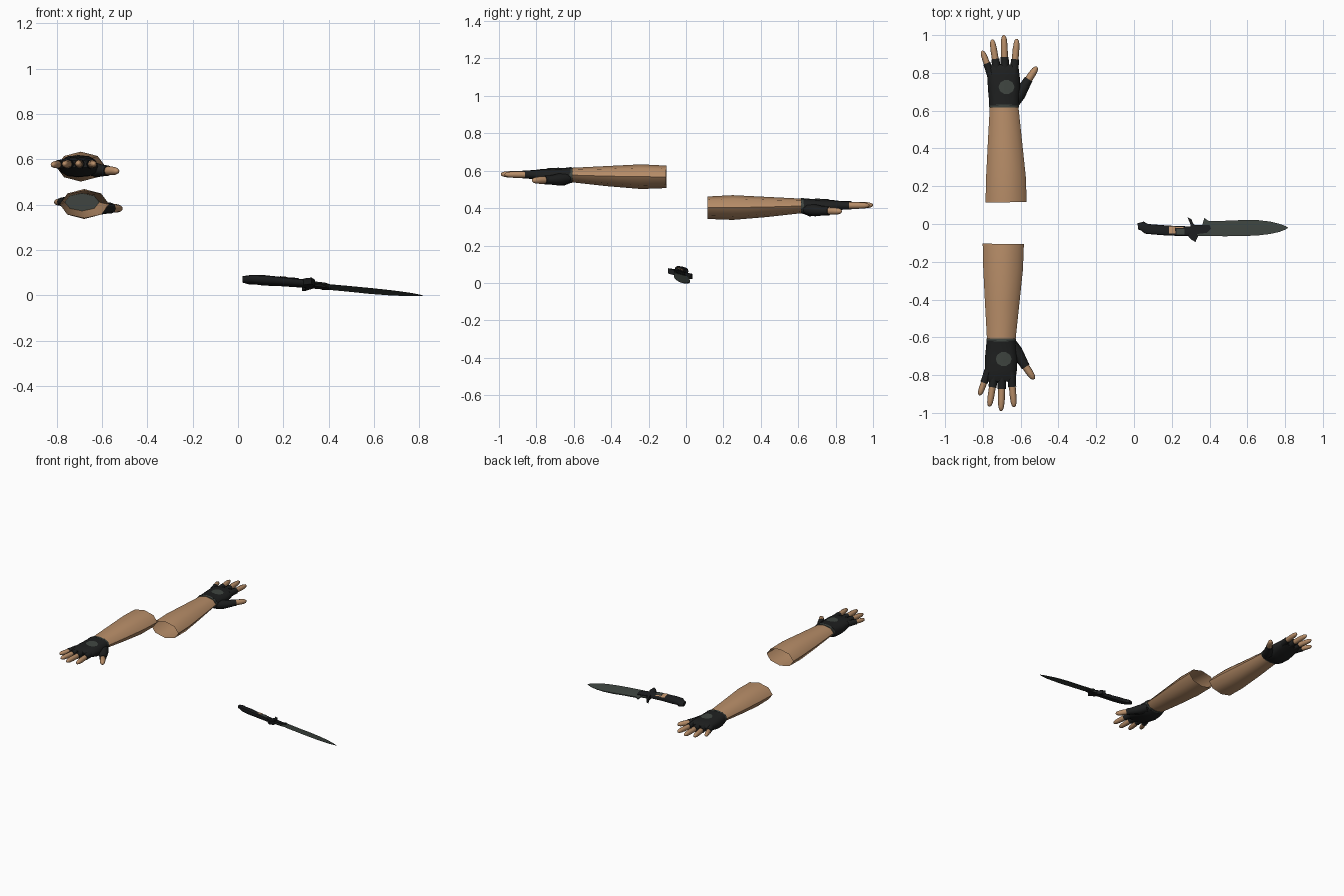
import bpy, bmesh, math
from mathutils import Vector
from mathutils.bvhtree import BVHTree

if "Cube" in bpy.data.objects:
    bpy.data.objects.remove(bpy.data.objects["Cube"])


def material(name, rgb):
    m = bpy.data.materials.new(name)
    m.diffuse_color = (*rgb, 1)
    m.use_nodes = True
    m.node_tree.nodes["Principled BSDF"].inputs["Base Color"].default_value = m.diffuse_color
    return m


SKIN = material("skin", (0.48, 0.27, 0.14))
GLOVE = material("glove_black", (0.013, 0.014, 0.014))
PATCH = material("patch_grey", (0.05, 0.06, 0.052))
STEEL = material("dark_steel", (0.045, 0.055, 0.048))
GRIP = material("grip_black", (0.011, 0.012, 0.013))


def finish(name, bm, mat, angle=60):
    bmesh.ops.recalc_face_normals(bm, faces=bm.faces)
    tree = BVHTree.FromBMesh(bm)
    me = bpy.data.meshes.new(name)
    bm.to_mesh(me)
    bm.free()
    me.materials.append(mat)
    ob = bpy.data.objects.new(name, me)
    bpy.context.collection.objects.link(ob)
    bpy.context.view_layer.objects.active = ob
    ob.select_set(True)
    bpy.ops.object.shade_smooth_by_angle(angle=math.radians(angle))
    ob.select_set(False)
    return tree


def skin_rings(bm, rings, caps):
    n = len(rings[0])
    vs = [[bm.verts.new(p) for p in r] for r in rings]
    for a, b in zip(vs, vs[1:]):
        for i in range(n):
            j = (i + 1) % n
            bm.faces.new((a[i], a[j], b[j], b[i]))
    if caps:
        bm.faces.new(vs[0])
        bm.faces.new(vs[-1])


def loft(name, stations, mat, place, n=8, power=1.0, caps=True, angle=60):
    """Tube through (across, along, height, half width, half height)."""
    bm = bmesh.new()
    rings = []
    for k, (x, d, z, rx, rz) in enumerate(stations):
        a, b = stations[max(k - 1, 0)], stations[min(k + 1, len(stations) - 1)]
        t = Vector((b[0] - a[0], b[1] - a[1])).normalized()
        ring = []
        for i in range(n):
            c, s = math.cos(math.tau * i / n), math.sin(math.tau * i / n)
            c = math.copysign(abs(c) ** power, c) * rx
            s = math.copysign(abs(s) ** power, s) * rz
            ring.append(place(x + t.y * c, d - t.x * c, z + s))
        rings.append(ring)
    skin_rings(bm, rings, caps)
    return finish(name, bm, mat, angle)


def plate(name, tree, cx, cy, rx, ry, n, mat, phase=0.0, lift=0.003):
    """Thin patch laid on the upper side of a part."""
    bm = bmesh.new()

    def drop(x, y):
        hit = tree.ray_cast(Vector((x, y, 3)), Vector((0, 0, -1)))[0]
        return bm.verts.new((x, y, (hit.z if hit else 0.05) + lift))
    mid = drop(cx, cy)
    rows = []
    for f in (0.35, 0.7, 1.0):
        rows.append([drop(cx + rx * f * math.cos(phase + math.tau * i / n),
                          cy + ry * f * math.sin(phase + math.tau * i / n)) for i in range(n)])
    for i in range(n):
        j = (i + 1) % n
        bm.faces.new((mid, rows[0][i], rows[0][j]))
        for a, b in zip(rows, rows[1:]):
            bm.faces.new((a[i], b[i], b[j], a[j]))
    finish(name, bm, mat)


def digit(name, base, tip, split, r, place):
    """Bare finger with a glove sleeve covering its lower part."""
    base, tip = Vector(base), Vector(tip)

    def at(f, s):
        p = base.lerp(tip, f)
        return (p.x, p.y, p.z, r * s, r * s)
    loft(name, [at(split - 0.1, 0.95), at(0.7, 0.92), at(0.88, 0.78), at(0.96, 0.55), at(1, 0.2)],
         SKIN, place)
    loft(name + "_sleeve", [at(0, 1.3), at(split * 0.6, 1.15), at(split, 1.12)], GLOVE, place)


def arm(side, place):
    # Forearm, open at the elbow
    loft(side + "_forearm",
         [(-0.692, 0.105, 0.567, 0.109, 0.060), (-0.693, 0.24, 0.568, 0.105, 0.066),
          (-0.698, 0.42, 0.571, 0.091, 0.054), (-0.703, 0.62, 0.577, 0.075, 0.038)],
         SKIN, place, caps=False)
    # Glove cuff and palm
    loft(side + "_cuff", [(-0.703, 0.606, 0.577, 0.079, 0.041), (-0.703, 0.622, 0.576, 0.079, 0.043)],
         PATCH, place, n=12, power=0.9)
    palm = loft(side + "_palm",
                [(-0.703, 0.618, 0.576, 0.078, 0.042), (-0.703, 0.65, 0.568, 0.080, 0.047),
                 (-0.703, 0.71, 0.568, 0.086, 0.044), (-0.705, 0.77, 0.575, 0.085, 0.034),
                 (-0.706, 0.815, 0.579, 0.080, 0.024), (-0.706, 0.835, 0.579, 0.072, 0.016)],
                GLOVE, place, n=12, power=0.75)
    c = place(-0.69, 0.715, 0.6)
    plate(side + "_hand_patch", palm, c[0], c[1], 0.042, 0.038, 10, PATCH)
    # Fingers and thumb
    z = 0.579
    digit(side + "_little_finger", (-0.770, 0.775, z), (-0.819, 0.907, z - 0.003), 0.5, 0.0175, place)
    digit(side + "_ring_finger", (-0.738, 0.79, z), (-0.766, 0.967, z), 0.42, 0.019, place)
    digit(side + "_middle_finger", (-0.698, 0.79, z), (-0.704, 0.990, z + 0.002), 0.42, 0.0195, place)
    digit(side + "_index_finger", (-0.651, 0.785, z), (-0.635, 0.970, z), 0.42, 0.019, place)
    digit(side + "_thumb", (-0.617, 0.69, 0.552), (-0.529, 0.822, 0.548), 0.5, 0.021, place)
    loft(side + "_thumb_base",
         [(-0.655, 0.635, 0.560, 0.035, 0.030), (-0.625, 0.68, 0.553, 0.038, 0.032),
          (-0.590, 0.728, 0.550, 0.026, 0.024), (-0.575, 0.752, 0.549, 0.022, 0.021)], GLOVE, place)


arm("front", lambda x, d, z: (x, -d, z))
arm("back", lambda x, d, z: (x + 0.015, d + 0.01, z - 0.165))


# Knife, sloping down to its tip and rolled slightly
def knife(v, u, w):
    return (u, v, 0.076 - 0.092 * u - 0.26 * (v + 0.025) + w)


def slab(name, outline, half, mat):
    bm = bmesh.new()
    skin_rings(bm, [[knife(v, u, w) for u, v in outline] for w in (-half, half)], True)
    finish(name, bm, mat, 30)


# Grip with flared pommel
profile = [(0.02, 0.004, -0.028, 0.013), (0.045, 0.014, -0.036, 0.017), (0.065, 0.001, -0.052, 0.018),
           (0.11, -0.003, -0.056, 0.021), (0.19, -0.009, -0.062, 0.018), (0.30, -0.013, -0.063, 0.016)]
grip = loft("grip", [((a + b) / 2, u, 0.0, (a - b) / 2, w) for u, a, b, w in profile],
            GRIP, knife, n=12, power=0.7, angle=35)
plate("grip_tan_inlay", grip, 0.202, -0.032, 0.024, 0.027, 4, SKIN, math.pi / 4)
plate("grip_tan_strip", grip, 0.24, -0.019, 0.03, 0.004, 4, SKIN, math.pi / 4)
plate("grip_grey_inlay", grip, 0.247, -0.041, 0.03, 0.02, 4, PATCH, math.pi / 4)

# Guard and blade collar
slab("guard", [(0.283, 0.036), (0.303, 0.026), (0.315, 0.0), (0.328, -0.01), (0.33, -0.055),
               (0.34, -0.062), (0.325, -0.096), (0.305, -0.083), (0.288, -0.066), (0.298, -0.04),
               (0.298, 0.0)], 0.014, GRIP)
slab("blade_collar", [(0.31, -0.006), (0.40, -0.004), (0.408, -0.025), (0.385, -0.047), (0.31, -0.056)],
     0.010, GRIP)

# Blade: flat spine side, ground to an edge along the lower side
bm = bmesh.new()
stations = [(0.32, -0.006, -0.062), (0.362, -0.004, -0.063), (0.372, 0.031, -0.063), (0.395, 0.017, -0.064),
            (0.48, 0.017, -0.065), (0.58, 0.021, -0.064), (0.66, 0.020, -0.060), (0.72, 0.013, -0.053),
            (0.77, 0.001, -0.042), (0.80, -0.010, -0.030), (0.815, -0.018, -0.021)]
rings = []
for u, top, low in stations:
    t = 0.006 * min(1, 0.1 + (0.815 - u) / 0.25)
    ridge = top + (low - top) * 0.55
    section = [(top, t * 0.6), (ridge, t), (low, 0.0005), (low, -0.0005), (ridge, -t), (top, -t * 0.6)]
    rings.append([knife(v, u, w) for v, w in section])
skin_rings(bm, rings, True)
finish("blade", bm, STEEL, 30)
